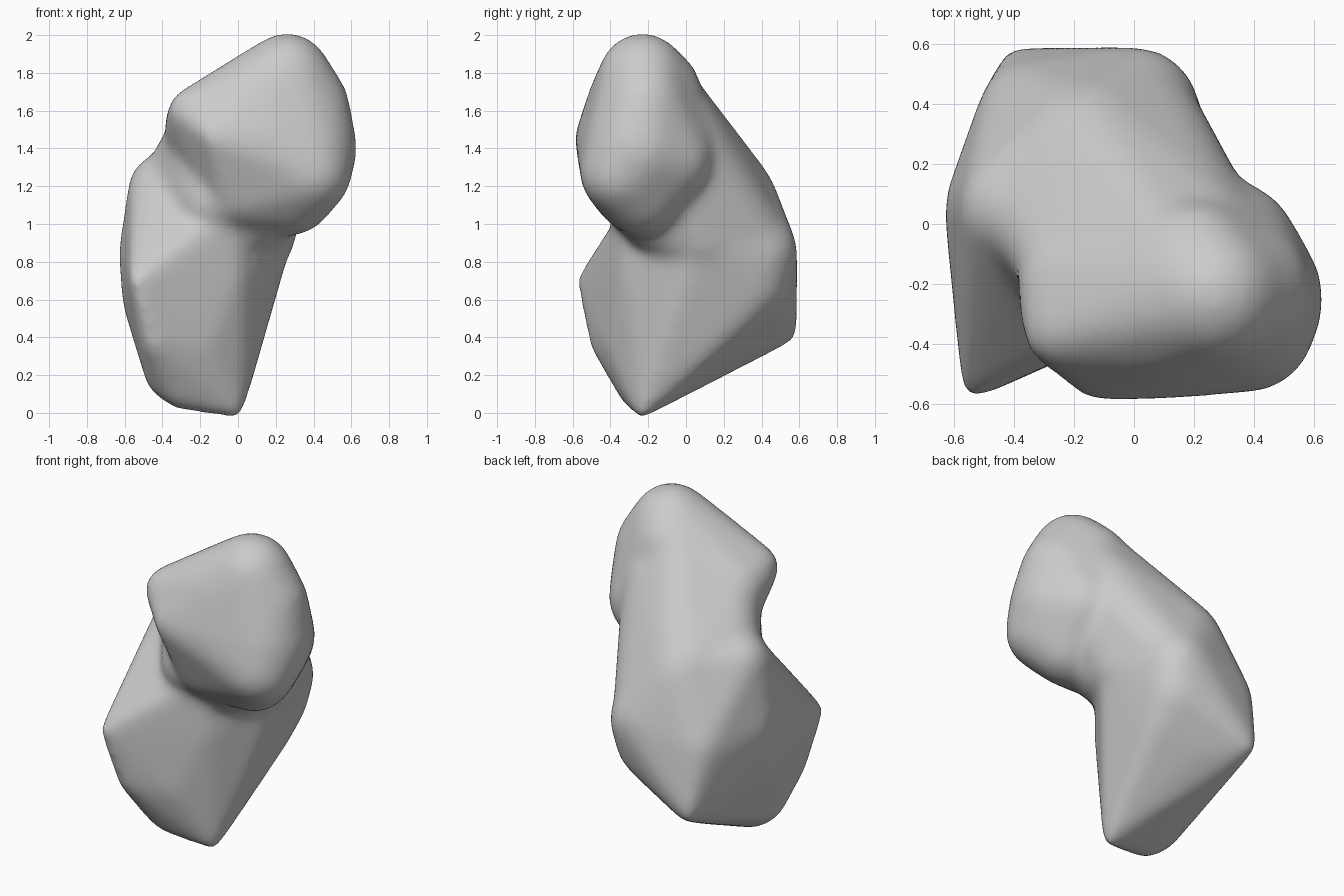
import bpy
import bmesh
from mathutils import Matrix

default_cube = bpy.data.objects.get("Cube")
if default_cube:
    bpy.data.objects.remove(default_cube, do_unlink=True)

# One plain material
grey = bpy.data.materials.new("plain grey")
grey.use_nodes = True
colour = (0.6, 0.6, 0.6, 1)
grey.diffuse_color = colour
grey.node_tree.nodes["Principled BSDF"].inputs["Base Color"].default_value = colour

# Extra flesh on every ball, worn away again by the softening
MARGIN = 0.014


def add_lump(target, knobs):
    """Wrap a tight convex skin around a group of balls (x, y, z, radius)."""
    lump = bmesh.new()
    for x, y, z, radius in knobs:
        bmesh.ops.create_icosphere(
            lump, subdivisions=3, radius=radius + MARGIN,
            matrix=Matrix.Translation((x, y, z)))
    # Keep only the points, then wrap them
    bmesh.ops.delete(lump, geom=lump.edges[:], context='EDGES_FACES')
    bmesh.ops.convex_hull(lump, input=lump.verts[:])
    loose = [v for v in lump.verts if not v.link_faces]
    bmesh.ops.delete(lump, geom=loose, context='VERTS')
    bmesh.ops.recalc_face_normals(lump, faces=lump.faces[:])
    part = bpy.data.meshes.new("lump")
    lump.to_mesh(part)
    lump.free()
    target.from_mesh(part)
    bpy.data.meshes.remove(part)


# Lower body: pointed keel, flat right side, bulging back
body_knobs = [
    (0, -.24, -.01, .01),        # keel tip
    (-.3, -.25, .13, .1),
    (-.36, -.24, .2, .12),
    (-.43, -.42, .38, .08),
    (-.2, -.31, .35, .1),
    (-.54, -.55, .7, .02),       # front right peak
    (-.43, -.05, .6, .17),
    (-.42, .05, .85, .2),
    (-.4, .05, 1.19, .17),       # right shoulder
    (-.4, .56, .41, .02),        # back spike
    (-.34, .36, .78, .17),
    (0, .37, .85, .21),          # back bulge
    (-.02, .35, .7, .2),
    (0, .25, .55, .15),
    (-.12, .15, .37, .12),
    (-.2, .3, .43, .12),
    (-.05, .1, .42, .13),
    (-.15, .25, 1.13, .22),
    (.12, .1, .95, .16),
    (-.07, -.23, .72, .12),      # front ridge
    (-.1, -.2, 1, .15),
]

# Head: rounded egg leaning to the left with a corner on the right
head_knobs = [
    (.26, -.23, 1.78, .22),      # crown
    (.22, -.22, 1.72, .25),
    (.2, -.15, 1.7, .22),
    (.36, -.22, 1.62, .22),
    (.34, -.25, 1.4, .28),       # left end
    (.1, -.3, 1.42, .27),
    (.1, -.27, 1.64, .24),
    (.15, -.2, 1.55, .28),
    (.38, -.34, 1.27, .21),
    (.28, -.24, 1.17, .22),      # chin
    (.3, -.1, 1.35, .24),
    (.02, -.28, 1.18, .2),
    (-.24, -.35, 1.59, .12),     # right corner
    (-.2, -.2, 1.51, .18),
    (-.14, -.56, 1.46, .02),
]

# Neck: bridge between the head and the back
neck_knobs = [
    (.18, -.1, 1.5, .26),
    (.12, -.12, 1.7, .17),
    (-.22, -.1, 1.42, .17),
    (-.3, .02, 1.25, .18),
    (-.15, .2, 1.15, .25),
    (.08, .17, 1.13, .22),
    (0, .36, .87, .2),
    (.12, .08, .93, .17),
    (-.14, -.26, 1.12, .16),
    (.1, -.17, 1.04, .17),
]

bm = bmesh.new()
for group in (body_knobs, head_knobs, neck_knobs):
    add_lump(bm, group)
mesh = bpy.data.meshes.new("bone_body")
bm.to_mesh(mesh)
bm.free()
mesh.materials.append(grey)
bone = bpy.data.objects.new("bone_body", mesh)
bpy.context.collection.objects.link(bone)

# Fuse the lumps into one skin and soften the joins
fuse = bone.modifiers.new("fuse", 'REMESH')
fuse.mode = 'VOXEL'
fuse.voxel_size = 0.022
fuse.use_smooth_shade = True
soften = bone.modifiers.new("soften", 'SMOOTH')
soften.factor = 0.5
soften.iterations = 36
